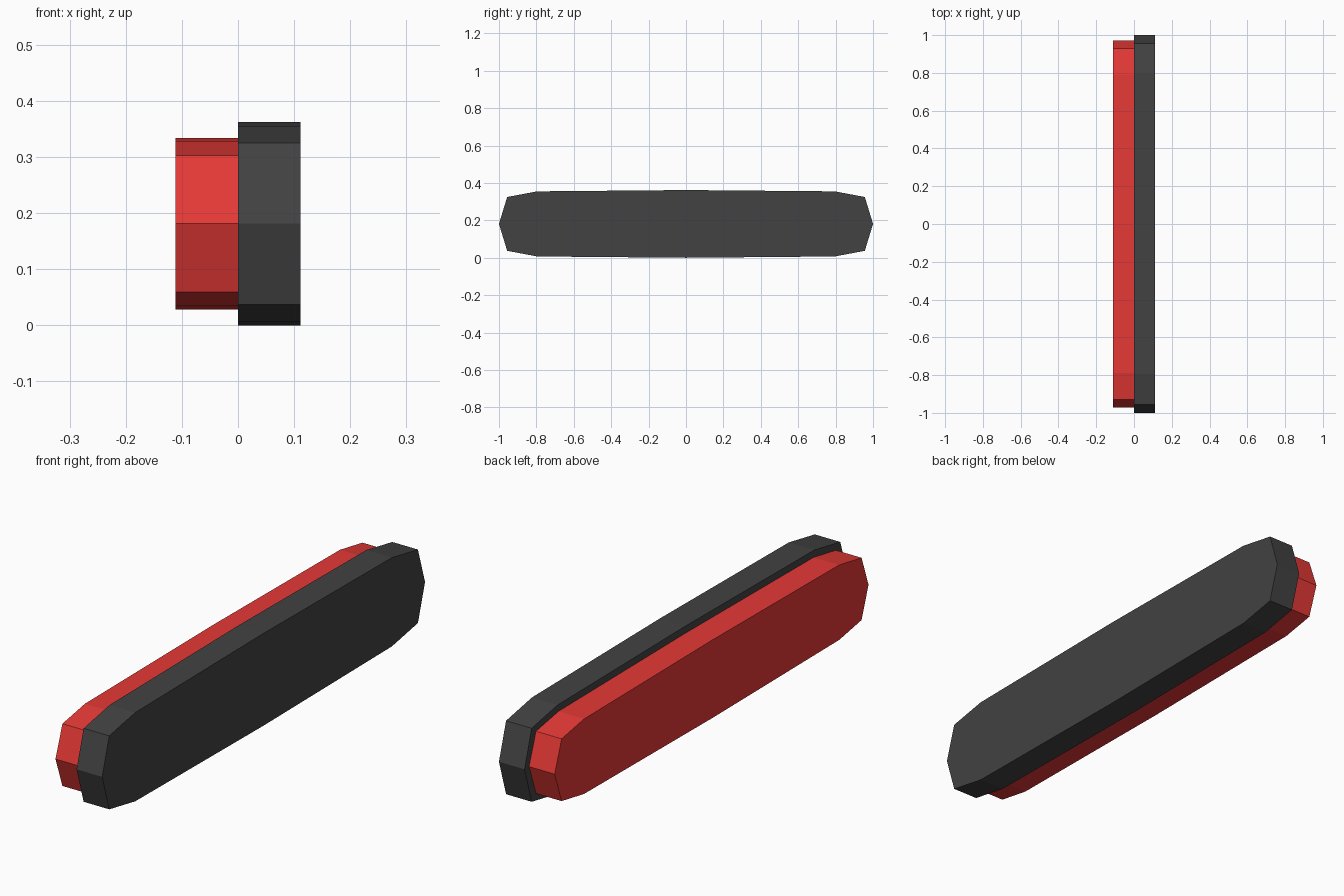
import bpy, bmesh

if "Cube" in bpy.data.objects:
    bpy.data.objects.remove(bpy.data.objects["Cube"])

MID_Z = 0.181


def material(name, rgb):
    m = bpy.data.materials.new(name)
    m.diffuse_color = (*rgb, 1)
    m.use_nodes = True
    m.node_tree.nodes["Principled BSDF"].inputs["Base Color"].default_value = m.diffuse_color
    return m


def slab(name, quarter, x0, x1, mat):
    """Extrude a profile along x; quarter = (y, height above middle) from tip to centre."""
    right = quarter + [(-y, h) for y, h in reversed(quarter[:-1])]
    outline = right + [(y, -h) for y, h in reversed(right[1:-1])]
    bm = bmesh.new()
    face = bm.faces.new([bm.verts.new((x0, y, MID_Z + h)) for y, h in outline])
    ext = bmesh.ops.extrude_face_region(bm, geom=[face])
    moved = [v for v in ext["geom"] if isinstance(v, bmesh.types.BMVert)]
    bmesh.ops.translate(bm, verts=moved, vec=(x1 - x0, 0, 0))
    bmesh.ops.recalc_face_normals(bm, faces=bm.faces)
    mesh = bpy.data.meshes.new(name)
    bm.to_mesh(mesh)
    bm.free()
    mesh.materials.append(mat)
    obj = bpy.data.objects.new(name, mesh)
    bpy.context.collection.objects.link(obj)


# Dark housing half
slab("dark_housing", [(1.0, 0), (0.956, 0.144), (0.795, 0.174), (0, 0.181)],
     0, 0.111, material("dark grey", (0.0545, 0.0545, 0.0545)))

# Slightly smaller red lens half
slab("red_lens", [(0.972, 0), (0.929, 0.122), (0.79, 0.147), (0, 0.153)],
     -0.111, 0, material("red", (0.783, 0.041, 0.036)))
